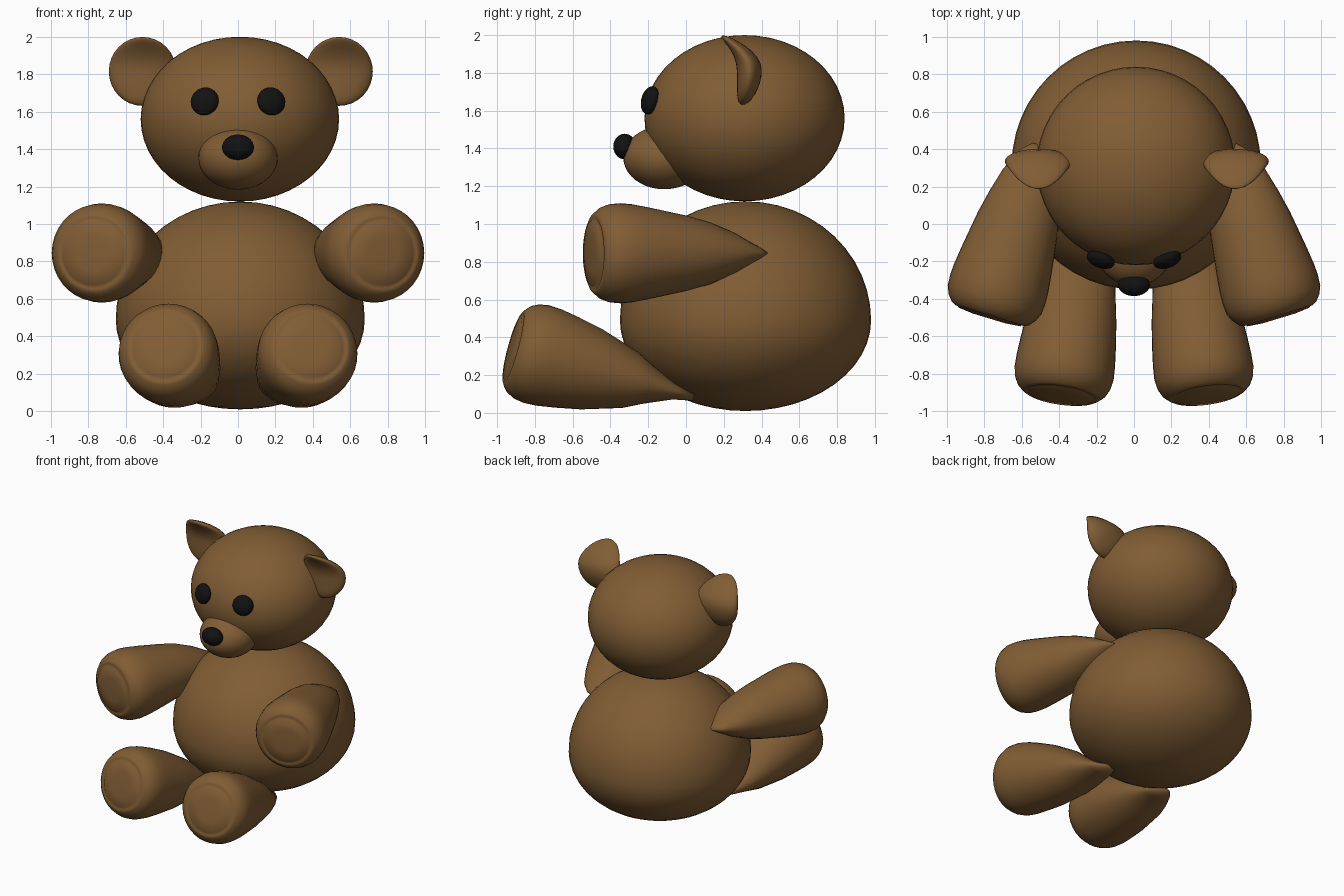
import bpy, bmesh, math
from mathutils import Vector, Matrix, Euler

if "Cube" in bpy.data.objects:
    bpy.data.objects.remove(bpy.data.objects["Cube"])


def material(name, rgb):
    m = bpy.data.materials.new(name)
    m.diffuse_color = (*rgb, 1)
    m.use_nodes = True
    m.node_tree.nodes["Principled BSDF"].inputs["Base Color"].default_value = m.diffuse_color
    return m


FUR = material("brown_fur", (0.22, 0.11, 0.035))
BLACK = material("black", (0.006, 0.006, 0.006))


def finish(bm, name, mat):
    bmesh.ops.recalc_face_normals(bm, faces=bm.faces)
    for f in bm.faces:
        f.smooth = True
    me = bpy.data.meshes.new(name)
    bm.to_mesh(me)
    bm.free()
    me.materials.append(mat)
    ob = bpy.data.objects.new(name, me)
    bpy.context.collection.objects.link(ob)
    return ob


def ball(name, mat, centre, radii, rot=(0, 0, 0), shape=None, segs=40):
    """Ellipsoid; shape optionally remaps unit-sphere points."""
    bm = bmesh.new()
    bmesh.ops.create_uvsphere(bm, u_segments=segs, v_segments=segs // 2, radius=1)
    r = Euler(rot).to_matrix()
    for v in bm.verts:
        p = Vector(a * b for a, b in zip(v.co, radii))
        if shape:
            p = shape(v.co.copy(), p)
        v.co = r @ p + Vector(centre)
    return finish(bm, name, mat)


def limb(name, start, end, rings, side):
    """Loft of elliptical rings (distance, width, height) along an axis."""
    a = Vector((start[0] * side, *start[1:]))
    b = Vector((end[0] * side, *end[1:]))
    d = (b - a).normalized()
    u = d.cross(Vector((0, 0, 1))).normalized()
    w = u.cross(d)
    n = 36
    bm = bmesh.new()
    loops = []
    for s, ru, rw in rings:
        loops.append([bm.verts.new(a + d * s
                                   + u * ru * math.cos(2 * math.pi * i / n)
                                   + w * rw * math.sin(2 * math.pi * i / n))
                      for i in range(n)])
    for l0, l1 in zip(loops, loops[1:]):
        for i in range(n):
            j = (i + 1) % n
            bm.faces.new((l0[i], l0[j], l1[j], l1[i]))
    bm.faces.new(loops[0])
    bm.faces.new(loops[-1])
    return finish(bm, name, FUR)


def body_shape(unit, p):
    # taller above the widest line than below it
    p.z = unit.z * (0.63 if unit.z > 0 else 0.48)
    return p


def ear_shape(unit, p):
    # top curls forward
    p.y -= (0.14 if unit.z > 0 else 0.035) * unit.z ** 2
    return p


# body and head
ball("body", FUR, (0.012, 0.315, 0.49), (0.665, 0.665, 0.5), shape=body_shape, segs=48)
ball("head", FUR, (0.01, 0.31, 1.56), (0.53, 0.53, 0.44), segs=48)

# muzzle and nose
ball("muzzle", FUR, (0, -0.115, 1.352), (0.212, 0.217, 0.168))
ball("nose", BLACK, (0, -0.325, 1.41), (0.085, 0.06, 0.068), segs=28)

# limb profiles ending in a rounded paw with a grooved sole pad
ARM = [(-0.02, 0.05, 0.01), (0.03, 0.1, 0.04), (0.157, 0.16, 0.11), (0.29, 0.195, 0.165),
       (0.418, 0.222, 0.2), (0.627, 0.252, 0.243), (0.72, 0.263, 0.26), (0.78, 0.266, 0.265),
       (0.84, 0.262, 0.26), (0.885, 0.243, 0.243), (0.918, 0.215, 0.215),
       (0.93, 0.192, 0.192), (0.925, 0.183, 0.183), (0.937, 0.172, 0.172), (0.945, 0.09, 0.09)]
LEG = [(-0.1, 0.05, 0.02), (0.0, 0.11, 0.04), (0.15, 0.175, 0.105), (0.25, 0.205, 0.155),
       (0.46, 0.24, 0.22), (0.6, 0.256, 0.248), (0.7, 0.265, 0.264), (0.77, 0.267, 0.267),
       (0.82, 0.258, 0.258), (0.86, 0.238, 0.238), (0.885, 0.21, 0.21),
       (0.895, 0.192, 0.192), (0.89, 0.183, 0.183), (0.9, 0.172, 0.172), (0.906, 0.09, 0.09)]

for side, tag in ((1, "right"), (-1, "left")):
    ball(f"eye_{tag}", BLACK, (side * 0.178, -0.19, 1.655), (0.078, 0.042, 0.076),
         rot=(math.radians(-14), 0, math.radians(20 * side)), segs=28)
    ball(f"ear_{tag}", FUR, (0.015 + side * 0.525, 0.335, 1.815), (0.18, 0.066, 0.184),
         shape=ear_shape, segs=32)
    limb(f"arm_{tag}", (0.5, 0.4, 0.845), (0.772, -0.495, 0.845), ARM, side)
    limb(f"leg_{tag}", (0.27, -0.06, 0.11), (0.39, -0.915, 0.345), LEG, side)
